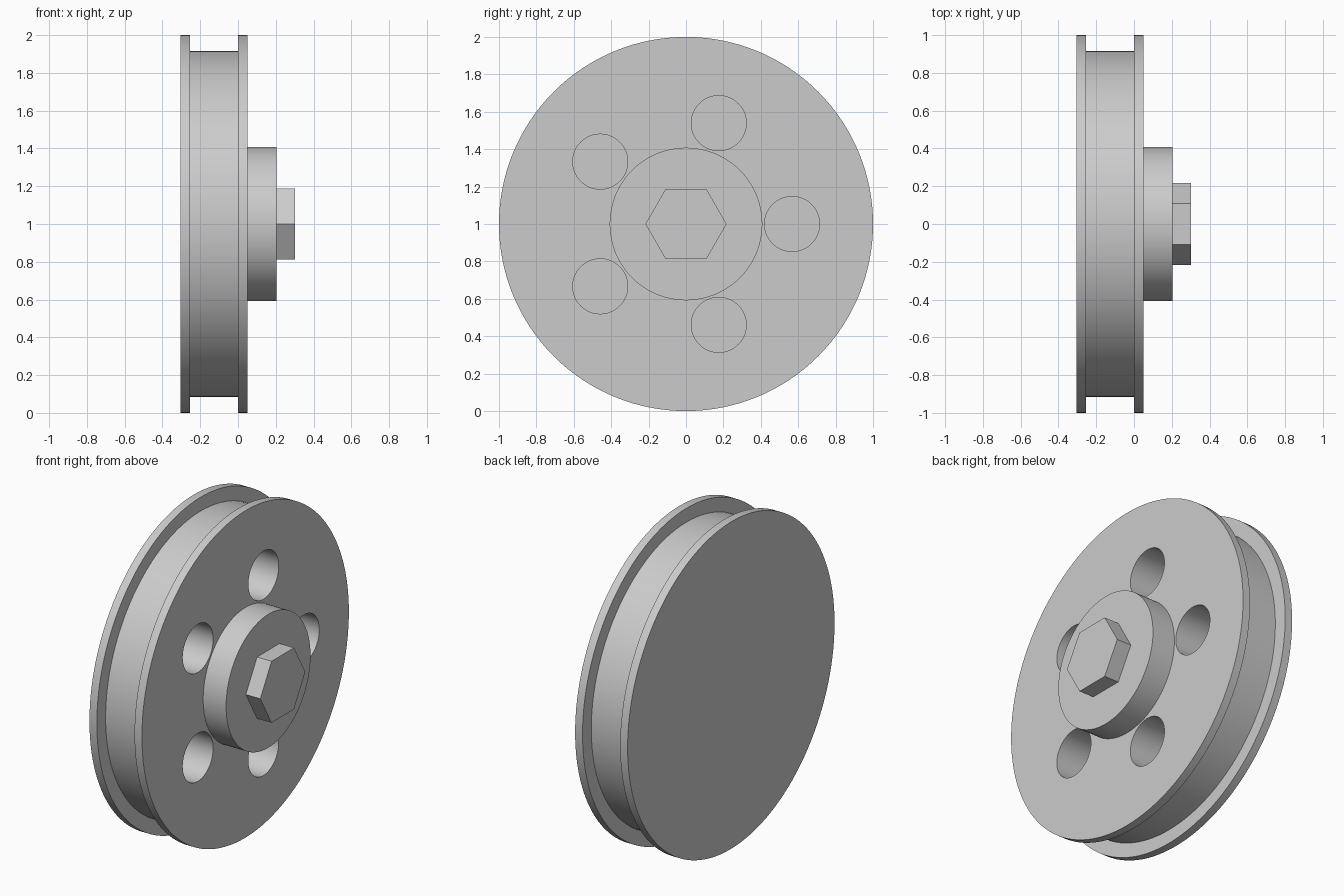
import bpy, math
from math import radians, cos, sin

if "Cube" in bpy.data.objects:
    bpy.data.objects.remove(bpy.data.objects["Cube"])

grey = bpy.data.materials.new("plain grey")
grey.diffuse_color = (0.6, 0.6, 0.6, 1)
grey.use_nodes = True
grey.node_tree.nodes["Principled BSDF"].inputs["Base Color"].default_value = grey.diffuse_color

CENTRE_Z = 1.0


def disc(name, x0, x1, radius, sides=128, y=0.0, z=0.0, turn=0.0):
    """Cylinder along x from x0 to x1, offset from the wheel axis by y and z."""
    bpy.ops.mesh.primitive_cylinder_add(vertices=sides, radius=radius, depth=x1 - x0)
    ob = bpy.context.object
    ob.name = name
    for v in ob.data.vertices:
        a, b, c = v.co
        ca, sa = cos(turn), sin(turn)
        v.co = ((x0 + x1) / 2 + c, y + a * ca - b * sa, CENTRE_Z + z + a * sa + b * ca)
    ob.data.update()
    ob.data.materials.append(grey)
    return ob


def lathe(name, profile, sides=128):
    """Solid turned around the x axis from (x, radius) points."""
    verts, faces = [], []
    for x, r in profile:
        for i in range(sides):
            t = 2 * math.pi * i / sides
            verts.append((x, r * cos(t), CENTRE_Z + r * sin(t)))
    for k in range(len(profile) - 1):
        for i in range(sides):
            j = (i + 1) % sides
            a, b = k * sides, (k + 1) * sides
            faces.append((a + i, a + j, b + j, b + i))
    last = (len(profile) - 1) * sides
    faces.append(tuple(reversed(range(sides))))
    faces.append(tuple(range(last, last + sides)))
    me = bpy.data.meshes.new(name)
    me.from_pydata(verts, [], faces)
    ob = bpy.data.objects.new(name, me)
    bpy.context.collection.objects.link(ob)
    me.materials.append(grey)
    # consistent outward normals
    bpy.ops.object.select_all(action='DESELECT')
    ob.select_set(True)
    bpy.context.view_layer.objects.active = ob
    bpy.ops.object.mode_set(mode='EDIT')
    bpy.ops.mesh.select_all(action='SELECT')
    bpy.ops.mesh.normals_make_consistent(inside=False)
    bpy.ops.object.mode_set(mode='OBJECT')
    return ob


def smooth(ob):
    bpy.ops.object.select_all(action='DESELECT')
    ob.select_set(True)
    bpy.context.view_layer.objects.active = ob
    bpy.ops.object.shade_smooth_by_angle(angle=radians(30))


# Wheel body: back flange, recessed rim, front flange
wheel = lathe("flanged_wheel", [(-0.305, 1.0), (-0.255, 1.0), (-0.255, 0.915),
                                (0.0, 0.915), (0.0, 1.0), (0.05, 1.0)])

# Five blind round holes in the front face
for n in range(5):
    t = 2 * math.pi * n / 5
    cutter = disc("hole_cutter", -0.2, 0.15, 0.147, 64, 0.567 * cos(t), 0.567 * sin(t))
    cutter.hide_render = True
    mod = wheel.modifiers.new("hole", 'BOOLEAN')
    mod.operation = 'DIFFERENCE'
    mod.solver = 'EXACT'
    mod.object = cutter
    bpy.context.view_layer.objects.active = wheel
    bpy.ops.object.modifier_apply(modifier=mod.name)
    bpy.data.objects.remove(cutter)
smooth(wheel)

# Round hub on the front face
smooth(disc("hub", 0.04, 0.205, 0.408))

# Hexagonal axle nut with corners pointing along y
disc("hex_nut", 0.195, 0.303, 0.217, 6, turn=radians(30))
